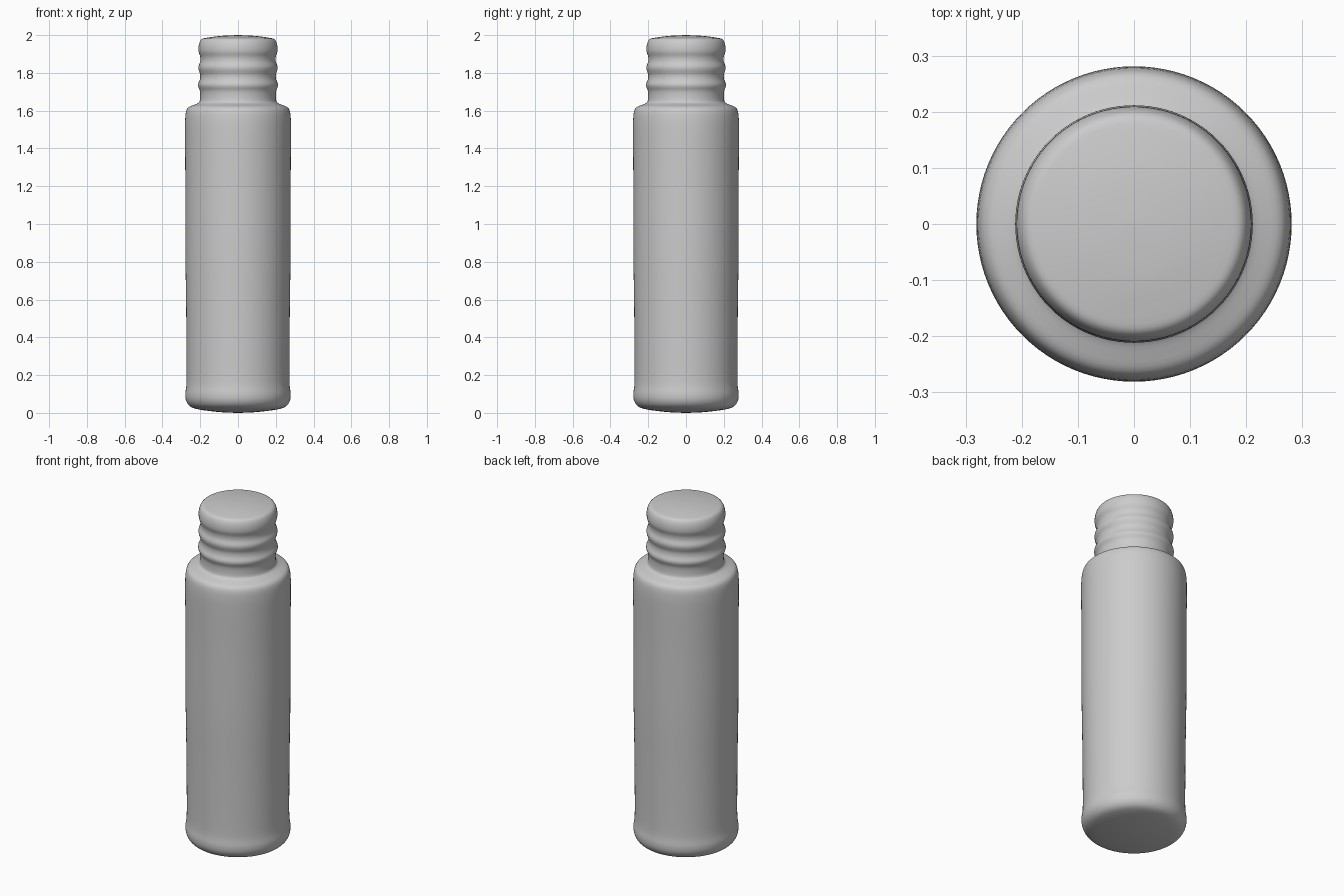
import bpy, bmesh, math
from mathutils import Vector

if "Cube" in bpy.data.objects:
    bpy.data.objects.remove(bpy.data.objects["Cube"])

# Outline of the bottle as (radius, height), base centre to top centre
PROFILE = [
    (0, 0.0), (0.08, 0.003), (0.16, 0.011), (0.225, 0.022), (0.257, 0.037),
    (0.275, 0.065), (0.279, 0.10), (0.274, 0.14), (0.272, 0.20), (0.273, 0.40),
    (0.275, 0.60), (0.278, 0.80), (0.279, 1.0), (0.279, 1.25), (0.281, 1.48),
    (0.280, 1.55), (0.275, 1.595), (0.262, 1.618), (0.235, 1.630),
    (0.212, 1.640), (0.202, 1.655), (0.201, 1.70), (0.210, 1.725),
    (0.211, 1.742), (0.202, 1.765), (0.200, 1.79), (0.208, 1.815),
    (0.209, 1.835), (0.200, 1.86), (0.200, 1.885), (0.208, 1.91),
    (0.209, 1.935), (0.204, 1.96), (0.192, 1.979), (0.165, 1.986),
    (0.09, 1.996), (0, 2.0),
]


def smooth_outline(points, steps=3):
    """Catmull-Rom curve through the outline points."""
    p = [Vector(q) for q in points]
    p = [p[0]] + p + [p[-1]]
    out = []
    for a, b, c, d in zip(p, p[1:], p[2:], p[3:]):
        for i in range(steps):
            t = i / steps
            out.append(0.5 * (2 * b + (c - a) * t + (2 * a - 5 * b + 4 * c - d) * t * t
                              + (3 * b - a - 3 * c + d) * t ** 3))
    return out + [p[-1]]


def lathe(name, outline, sides=96):
    bm = bmesh.new()
    verts = [bm.verts.new((max(r, 0), 0, z)) for r, z in outline]
    edges = [bm.edges.new(pair) for pair in zip(verts, verts[1:])]
    bmesh.ops.spin(bm, geom=verts + edges, cent=(0, 0, 0), axis=(0, 0, 1),
                   angle=math.tau, steps=sides, use_merge=True)
    bmesh.ops.remove_doubles(bm, verts=bm.verts, dist=1e-5)
    bmesh.ops.recalc_face_normals(bm, faces=bm.faces)
    for f in bm.faces:
        f.smooth = True
    mesh = bpy.data.meshes.new(name)
    bm.to_mesh(mesh)
    bm.free()
    obj = bpy.data.objects.new(name, mesh)
    bpy.context.collection.objects.link(obj)
    return obj


# Bottle body, shoulder and ribbed neck in one closed skin
lathe("bottle", smooth_outline(PROFILE))
